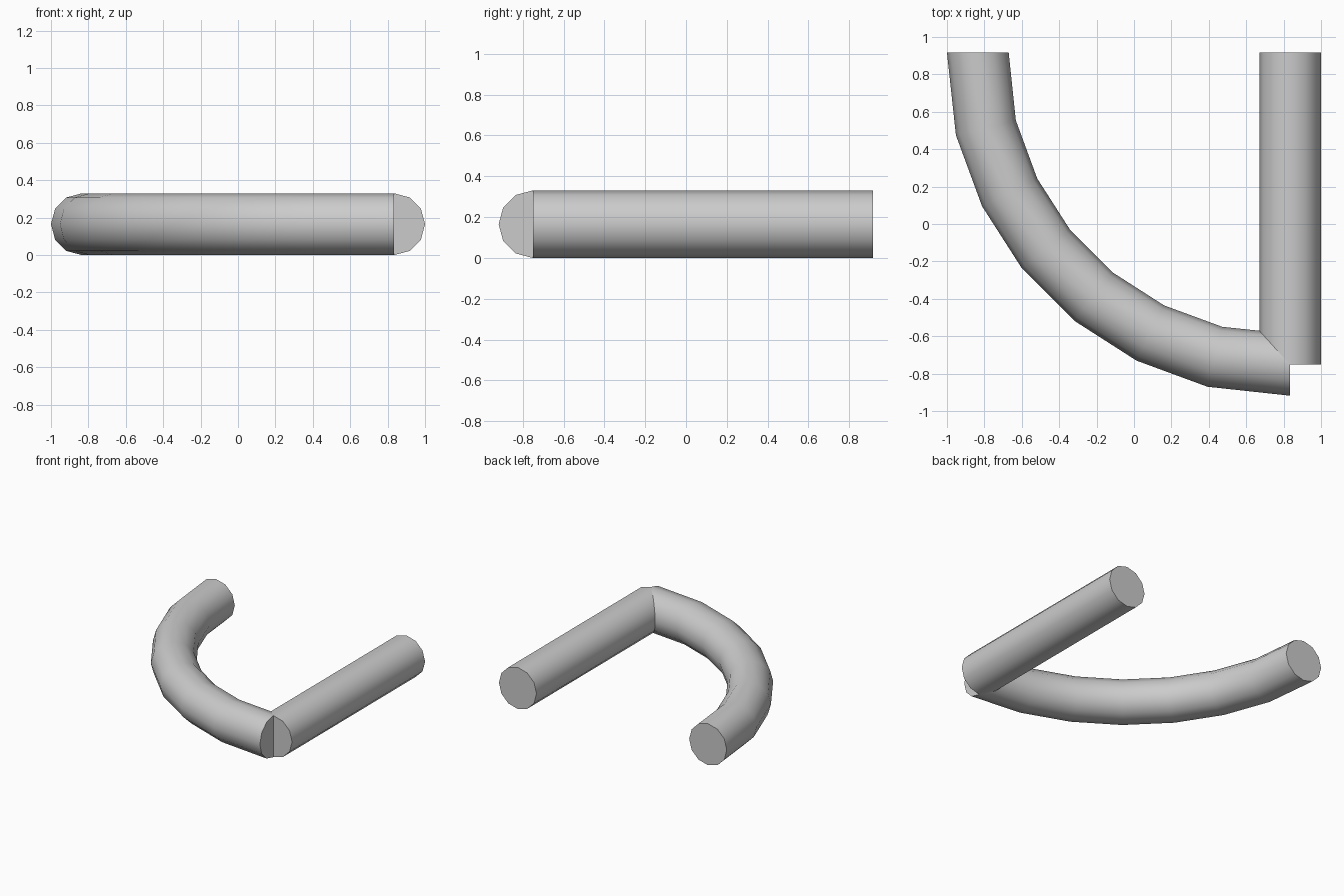
import bpy, bmesh
from math import radians, sin, cos, pi
from mathutils import Vector

if "Cube" in bpy.data.objects:
    bpy.data.objects.remove(bpy.data.objects["Cube"])

R = 0.165        # tube radius
SIDES = 12
CX, CY = 0.835, 0.917   # centre of the quarter bend


def tube(name, path):
    """Sweep a round section along (point, outward side direction) pairs."""
    bm = bmesh.new()
    up = Vector((0, 0, 1))
    rings = []
    for p, side in path:
        rings.append([bm.verts.new(p + R * (cos(a) * side + sin(a) * up))
                      for a in (2 * pi * i / SIDES for i in range(SIDES))])
    for a, b in zip(rings, rings[1:]):
        for i in range(SIDES):
            j = (i + 1) % SIDES
            bm.faces.new((a[i], a[j], b[j], b[i]))
    bm.faces.new(rings[0])
    bm.faces.new(rings[-1])
    bmesh.ops.recalc_face_normals(bm, faces=bm.faces)
    me = bpy.data.meshes.new(name)
    bm.to_mesh(me)
    bm.free()
    ob = bpy.data.objects.new(name, me)
    bpy.context.collection.objects.link(ob)
    bpy.ops.object.select_all(action='DESELECT')
    ob.select_set(True)
    bpy.context.view_layer.objects.active = ob
    bpy.ops.object.shade_smooth_by_angle(angle=radians(40))
    return ob


# Straight tube along y
side = Vector((1, 0, 0))
tube("straight_tube", [(Vector((CX, y, R)), side) for y in (-0.75, CY)])

# Quarter bend, seven segments
path = []
for deg in (0, 13.9, 26.5, 38.8, 51.2, 63.5, 76.1, 90):
    t = radians(deg)
    out = Vector((-cos(t), -sin(t), 0))
    rad = 1.67 if deg in (0, 90) else 1.676
    path.append((Vector((CX, CY, R)) + out * rad, out))
tube("curved_tube", path)
